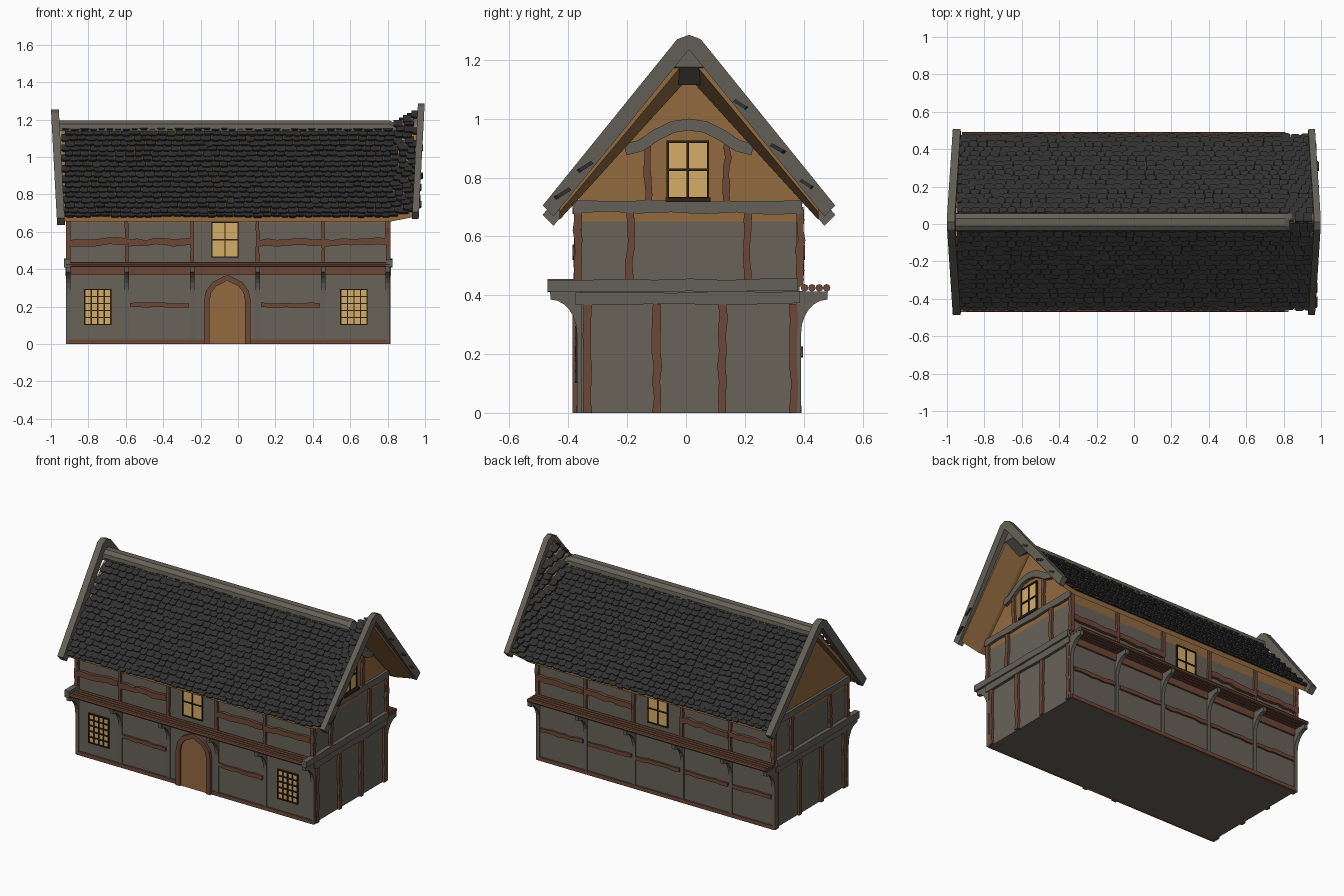
import bpy, bmesh, math, random
from mathutils import Vector

if "Cube" in bpy.data.objects:
    bpy.data.objects.remove(bpy.data.objects["Cube"])
random.seed(4)

def mat(name, r, g, b):
    m = bpy.data.materials.new(name)
    lin = [((c / 255 + 0.055) / 1.055) ** 2.4 for c in (r, g, b)]
    m.diffuse_color = (*lin, 1)
    m.use_nodes = True
    m.node_tree.nodes["Principled BSDF"].inputs["Base Color"].default_value = m.diffuse_color
    return m

PLASTER = mat("plaster grey", 104, 98, 88)
GREY = mat("weathered grey timber", 101, 97, 88)
BROWN = mat("brown timber", 108, 72, 55)
TAN = mat("tan boards", 146, 106, 64)
TILE = mat("dark roof tile", 48, 48, 48)
GLASS = mat("warm window glass", 214, 174, 104)
DARK = mat("dark window frame", 44, 34, 22)

C = 0.01                    # y of the ridge line
HW = 0.375                  # half depth of the walls
XL, XR = -0.905, 0.80       # end walls

# Wall frames: u along the wall, v up, d outwards
FRONT = lambda u, v, d: (u, C - HW - d, v)
BACK = lambda u, v, d: (u, C + HW + d, v)
RIGHT = lambda u, v, d: (XR + d, C + u, v)
LEFT = lambda u, v, d: (XL - d, C + u, v)

def finish(name, bm, m):
    bmesh.ops.recalc_face_normals(bm, faces=bm.faces)
    me = bpy.data.meshes.new(name)
    bm.to_mesh(me)
    bm.free()
    me.materials.append(m)
    ob = bpy.data.objects.new(name, me)
    bpy.context.collection.objects.link(ob)
    return ob

def loft(name, stations, m):
    """Skin a row of equal point rings and cap both ends."""
    bm = bmesh.new()
    rings = [[bm.verts.new(p) for p in s] for s in stations]
    n = len(rings[0])
    for a, b in zip(rings, rings[1:]):
        for i in range(n):
            j = (i + 1) % n
            bm.faces.new((a[i], a[j], b[j], b[i]))
    bm.faces.new(rings[0])
    bm.faces.new(rings[-1])
    return finish(name, bm, m)

def ribbon(name, P, pts, thick, d0, d1, m, rough=0.0):
    """Plank of given width following a 2D path on a wall frame."""
    st = []
    for i, p in enumerate(pts):
        a, b = Vector(pts[max(i - 1, 0)]), Vector(pts[min(i + 1, len(pts) - 1)])
        t = (b - a).normalized()
        n = Vector((-t.y, t.x)) * thick / 2
        p = Vector(p)
        q, r = p + n * (1 + random.uniform(-rough, rough)), p - n * (1 + random.uniform(-rough, rough))
        st.append([P(q.x, q.y, d0), P(r.x, r.y, d0), P(r.x, r.y, d1), P(q.x, q.y, d1)])
    return loft(name, st, m)

def beam(name, P, a, b, thick, m, d=0.015, wob=0.004, n=7):
    """Slightly crooked straight timber."""
    a, b = Vector(a), Vector(b)
    t = (b - a).normalized()
    pts = []
    for i in range(n + 1):
        k = random.uniform(-wob, wob) if 0 < i < n else 0
        pts.append(a.lerp(b, i / n) + Vector((-t.y, t.x)) * k)
    return ribbon(name, P, pts, thick, -0.01, d, m, 0.2 if wob else 0)

def plate(name, P, u0, u1, v0, v1, d0, d1, m):
    return ribbon(name, P, [(u0, (v0 + v1) / 2), (u1, (v0 + v1) / 2)], v1 - v0, d0, d1, m)

def window(name, P, u0, u1, v0, v1, cols, rows, bar=0.006):
    plate(name + "_glass", P, u0, u1, v0, v1, -0.003, 0.005, GLASS)
    for i in range(cols + 1):
        u = u0 + (u1 - u0) * i / cols
        plate(name + "_upright", P, u - bar / 2, u + bar / 2, v0, v1, 0, 0.011, DARK)
    for i in range(rows + 1):
        v = v0 + (v1 - v0) * i / rows
        plate(name + "_crossbar", P, u0 - bar / 2, u1 + bar / 2, v - bar / 2, v + bar / 2, 0, 0.012, DARK)

# Walls: plaster storeys and boarded gable block
plate("plaster_walls", FRONT, XL, XR, 0, 0.65, -2 * HW, 0, PLASTER)
gable = [(-HW, .65), (HW, .65), (HW, .73), (0, 1.145), (-HW, .73)]
loft("gable_block", [[(x, C + u, v) for u, v in gable] for x in (XL, XR)], TAN)

# Long sides: posts, rails, brackets and log ledge
POSTS = (-0.908, -0.595, -0.245, 0.105, 0.455, 0.80)
for side, P in (("front", FRONT), ("back", BACK)):
    s = -1 if side == "front" else 1
    plate(side + "_sill", P, XL, XR, 0, 0.025, -0.01, 0.008, BROWN)
    plate(side + "_ledge_plate", P, XL - .01, XR + .01, 0.37, 0.415, -0.01, 0.012, BROWN)
    for x in POSTS:
        beam(side + "_upper_post", P, (x, 0.43), (x, 0.70), 0.02, BROWN, wob=0.002)
        # bracket: thin post flaring out into a curved arm
        prof = [(0.006, 0), (0.006, 0.27)]
        for k in range(1, 7):
            a = k / 6 * math.pi / 2
            prof.append((0.006 + 0.089 * (1 - math.cos(a)), 0.27 + 0.115 * math.sin(a)))
        prof.append((0.097, 0.412))
        loft(side + "_bracket", [[P(x - .012, v, -.01), P(x + .012, v, -.01),
                                  P(x + .012, v, r), P(x - .012, v, r)] for r, v in prof], GREY)
    for i in range(5):
        a, b = POSTS[i] + 0.008, POSTS[i + 1] - 0.008
        if i != 2:
            beam(side + "_upper_rail", P, (a, 0.54), (b, 0.548), 0.035, BROWN, 0.02, 0.005)
        if side == "back" or i in (1, 3):
            beam(side + "_lower_rail", P, (a + .01, 0.21), (b - .01, 0.205), 0.024, BROWN, 0.012, 0.004)
    for k in range(4):
        y, z, r = C + s * (HW + 0.018 + 0.025 * k), 0.425, 0.0128
        ring = [(r * math.cos(i * math.pi / 4), r * math.sin(i * math.pi / 4)) for i in range(8)]
        loft(side + "_ledge_log", [[(x, y + u, z + v) for u, v in ring] for x in (-0.92, 0.81)], BROWN)
    window(side + "_upper_window", P, -0.14, 0.0, 0.465, 0.65, 2, 2)

# Front lower windows and arched door
for x in (-0.75, 0.62):
    window("front_lower_window", FRONT, x - 0.07, x + 0.07, 0.105, 0.292, 4, 5, 0.007)
DX = -0.057
half = [(-.11, 0), (-.11, .23), (-.10, .28), (-.07, .32), (-.03, .34)]
arch = half + [(0, .355)] + [(-u, v) for u, v in reversed(half)]
ribbon("door_frame", FRONT, [(DX + u, v) for u, v in arch], 0.03, -0.01, 0.02, BROWN)
loft("door", [[FRONT(DX + u, v, -.01), FRONT(DX - u, v, -.01), FRONT(DX - u, v, .009), FRONT(DX + u, v, .009)]
              for u, v in half + [(-.002, .35)]], TAN)

# End walls: posts and cross beams
for side, P in (("right", RIGHT), ("left", LEFT)):
    for u in (-0.345, -0.11, 0.115, 0.355):
        beam(side + "_lower_post", P, (u, 0), (u, 0.37), 0.027, BROWN)
    for u in (-0.378, -0.2, 0.2, 0.378):
        beam(side + "_upper_post", P, (u, 0.45), (u, 0.69), 0.025, BROWN)
    beam(side + "_floor_beam", P, (-0.385, 0.39), (0.375, 0.39), 0.04, GREY, 0.018, 0.002)
    beam(side + "_ledge_beam", P, (-0.48, 0.433), (0.37, 0.433), 0.043, GREY, 0.025, 0.002)
    beam(side + "_tie_beam", P, (-0.395, 0.70), (0.385, 0.70), 0.042, GREY, 0.018, 0.003)

# Right gable: window, sill, posts and bowed beam
window("gable_window", RIGHT, -0.072, 0.065, 0.73, 0.922, 2, 2, 0.008)
plate("gable_window_sill", RIGHT, -0.08, 0.073, 0.717, 0.732, 0, 0.025, DARK)
for u in (-0.14, 0.13):
    beam("gable_post", RIGHT, (u, 0.71), (u, 0.93), 0.023, BROWN)
bow = [(.217, .895), (.165, .908), (.11, .945), (.055, .972)]
ribbon("gable_bow_beam", RIGHT, [(-u, v) for u, v in bow] + [(0, .98)] + bow[::-1], 0.04, -0.01, 0.022, GREY)

# Roof: boarded slab, lifting towards the right gable
def lift(x, d):
    return max(0, min(1, (x - 0.82) / 0.13)) * (0.07 - 0.1 * d)

slab = [(-.44, 1.172), (0, 1.172), (.44, 1.172), (.44, 1.14), (0, 1.14), (-.44, 1.14)]
loft("roof_boards", [[(x, C + u, a - 1.1 * abs(u) + lift(x, abs(u))) for u, a in slab]
                     for x in (-0.95, 0.82, 0.955)], TAN)

# Roof tiles: overlapping courses with clipped lower corners
bm = bmesh.new()
ROWS, EAVE = 18, 0.452
for s in (-1, 1):
    down = Vector((0, s, -1.1)).normalized()
    nor = Vector((0, s * 1.1, 1)).normalized()
    for r in range(ROWS):
        d = EAVE * r / ROWS
        x = -0.945 + (r % 2) * 0.02
        while x < 0.94:
            w = random.uniform(0.04, 0.056)
            L = 0.056 + random.uniform(-0.005, 0.005)
            if r == ROWS - 1:
                L = 0.042 + random.uniform(-0.004, 0.004)
            xc = x + w / 2
            o = Vector((xc, C + s * d, 1.172 - 1.1 * d + lift(xc, d)))
            shape = [(-w / 2, 0), (w / 2, 0), (w / 2, L * .82), (w * .3, L), (-w * .3, L), (-w / 2, L * .82)]
            tilt = random.uniform(0.012, 0.018)
            lo, hi = [], []
            for u, l in shape:
                p = o + Vector((u * 0.97, 0, 0)) + down * l + nor * (tilt * l / L)
                lo.append(bm.verts.new(p - nor * 0.004))
                hi.append(bm.verts.new(p + nor * 0.009))
            bm.faces.new(hi)
            bm.faces.new(lo[::-1])
            for i in range(6):
                j = (i + 1) % 6
                bm.faces.new((lo[i], lo[j], hi[j], hi[i]))
            x += w
finish("roof_tiles", bm, TILE)

# Ridge cap, dipping then rising at the right end
ridge = [(-.96, 1.168), (.81, 1.168), (.855, 1.145), (.96, 1.205)]
loft("ridge_cap", [[(x, C + u, z + v) for u, v in
                    ((-.05, -.03), (-.045, .008), (-.02, .027), (.02, .027), (.045, .008), (.05, -.03))]
                   for x, z in ridge], GREY)

# Leaning barge boards at both gables
outer = [(.497, .705), (.04, 1.27), (0, 1.285)]
inner = [(.46, .668), (.04, 1.186), (0, 1.235)]
pairs = list(zip(outer, inner))
pairs = [((-a[0], a[1]), (-b[0], b[1])) for a, b in pairs] + pairs[-2::-1]
for name, s, x0, wide, lean, dz in (("right", 1, .93, .036, .032, 0), ("left", -1, .925, .042, .033, -.032)):
    def pt(p, k):
        return (s * (x0 + k * wide + lean * (p[1] - .67) / .615), C + p[0], p[1] + dz)
    loft(name + "_barge_board", [[pt(a, 0), pt(b, 0), pt(b, 1), pt(a, 1)] for a, b in pairs], GREY)
